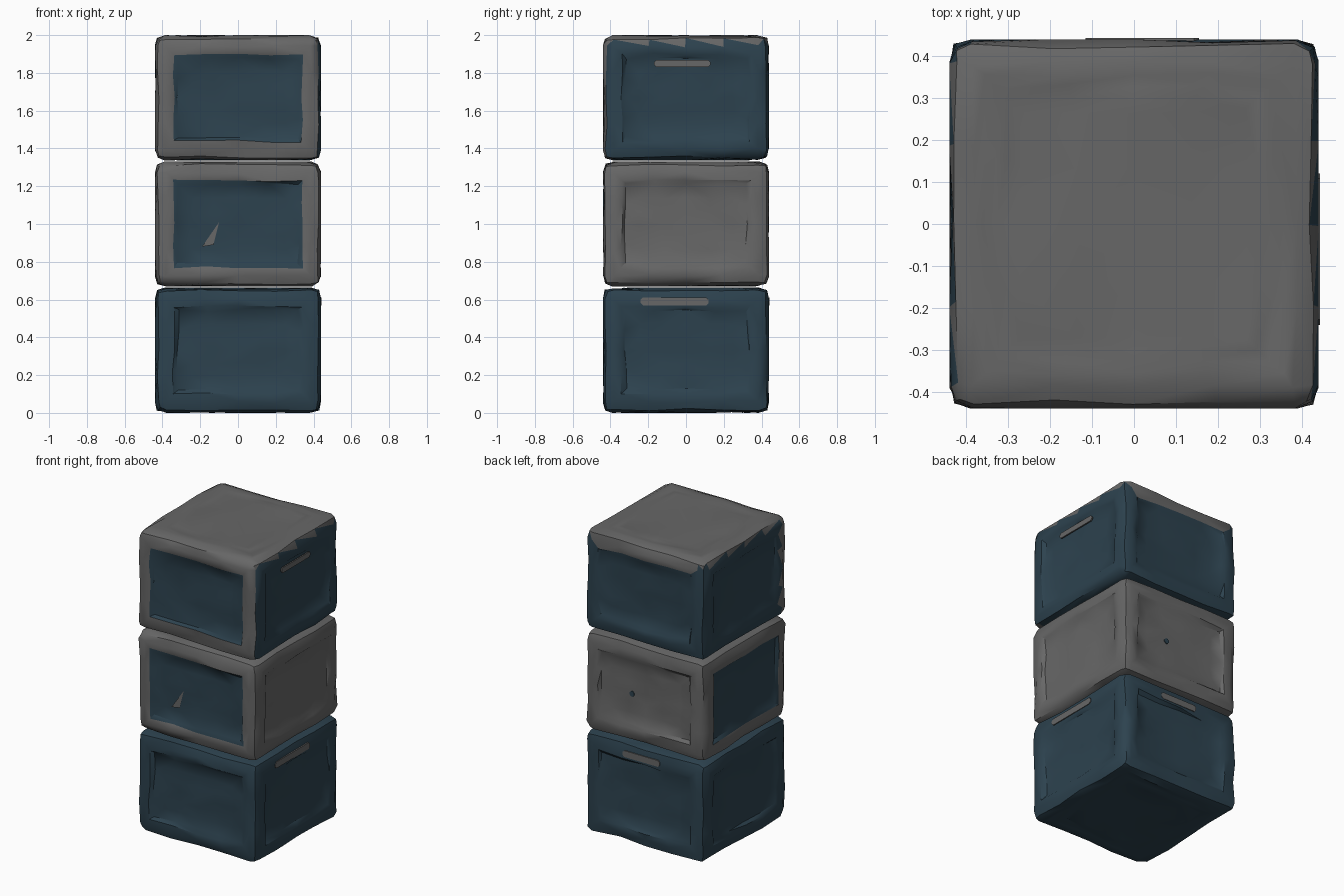
import bpy, bmesh, random
from math import radians
from mathutils import Vector

if "Cube" in bpy.data.objects:
    bpy.data.objects.remove(bpy.data.objects["Cube"])

random.seed(4)
HALF = 0.438
HALF_H = 0.328


def make_material(name, rgb):
    mat = bpy.data.materials.new(name)
    mat.use_nodes = True
    mat.diffuse_color = (*rgb, 1)
    mat.node_tree.nodes["Principled BSDF"].inputs["Base Color"].default_value = (*rgb, 1)
    return mat


MATERIALS = [make_material("warm grey stone", (0.135, 0.135, 0.135)),
             make_material("dark teal stone", (0.026, 0.055, 0.078))]
GREY, TEAL = 0, 1


def finish(bm, name):
    mesh = bpy.data.meshes.new(name)
    bm.to_mesh(mesh)
    bm.free()
    obj = bpy.data.objects.new(name, mesh)
    bpy.context.collection.objects.link(obj)
    for mat in MATERIALS:
        mesh.materials.append(mat)
    bpy.ops.object.select_all(action="DESELECT")
    obj.select_set(True)
    bpy.context.view_layer.objects.active = obj
    bpy.ops.object.shade_smooth_by_angle(angle=radians(35))


def stone_block(name, z, colour_rule):
    """Rounded block with sunken panels on its four sides, roughened by hand."""
    bm = bmesh.new()
    panel = bm.faces.layers.int.new("panel")
    bmesh.ops.create_cube(bm, size=2)
    bmesh.ops.scale(bm, vec=(HALF, HALF, HALF_H), verts=bm.verts)
    bmesh.ops.bevel(bm, geom=bm.edges[:], offset=0.055, segments=2,
                    profile=0.55, affect="EDGES")
    bm.normal_update()
    large = sorted(bm.faces, key=lambda f: -f.calc_area())[:6]

    # Sunken panels with a shallow inner step
    for face in large:
        if abs(face.normal.z) < 0.5:
            for width, depth in ((0.06, 0), (0.03, -0.014), (0.1, -0.008)):
                ring = bmesh.ops.inset_region(bm, faces=[face], thickness=width, depth=depth)
                if depth:
                    for f in ring["faces"] + [face]:
                        f[panel] = 1
        else:
            bmesh.ops.inset_region(bm, faces=[face], thickness=0.16, depth=0)

    # Irregular hewn surface
    long_edges = [e for e in bm.edges if e.calc_length() > 0.12]
    bmesh.ops.subdivide_edges(bm, edges=long_edges, cuts=3, use_grid_fill=True)
    for v in bm.verts:
        v.co += Vector([random.uniform(-1, 1) for _ in range(3)]) * 0.007
        for axis, limit in enumerate((0.44, 0.44, 0.332)):
            v.co[axis] = max(-limit, min(limit, v.co[axis]))
    bmesh.ops.triangulate(bm, faces=bm.faces[:])
    bm.normal_update()

    for f in bm.faces:
        f.material_index = colour_rule(f.calc_center_median(), f[panel])
    bmesh.ops.translate(bm, vec=(0, 0, z), verts=bm.verts)
    finish(bm, name)


def lower_rule(c, panel):
    return TEAL


def middle_rule(c, panel):
    return TEAL if panel and (c.y < -0.38 or c.x < -0.38) else GREY


def upper_rule(c, panel):
    if panel:
        return TEAL
    front = c.y < -0.39 and abs(c.x) < 0.425
    crown = c.z > 0.295
    back_spill = c.y > 0.38 and c.z > 0.22 and abs(c.x) < 0.33
    right_rim = c.x < -0.38 and c.y < -0.36
    return GREY if front or crown or back_spill or right_rim else TEAL


def plate(name, centre, size, colour):
    """Thin chip with clipped corners, fixed to a side."""
    bm = bmesh.new()
    bmesh.ops.create_cube(bm, size=1)
    bmesh.ops.scale(bm, vec=size, verts=bm.verts)
    thin = min(range(3), key=lambda i: size[i])
    corners = [e for e in bm.edges
               if abs((e.verts[0].co - e.verts[1].co)[thin]) > size[thin] * 0.9]
    bmesh.ops.bevel(bm, geom=corners, offset=0.012, segments=1, affect="EDGES")
    bmesh.ops.translate(bm, vec=centre, verts=bm.verts)
    for f in bm.faces:
        f.material_index = colour
    finish(bm, name)


# Stacked blocks
stone_block("lower_block", 0.332, lower_rule)
stone_block("middle_block", 1.0, middle_rule)
stone_block("upper_block", 1.668, upper_rule)

# Grey chips near the tops of the teal sides
plate("upper_side_chip", (0.435, -0.02, 1.85), (0.009, 0.3, 0.035), GREY)
plate("lower_side_chip", (0.438, -0.06, 0.59), (0.009, 0.36, 0.042), GREY)
plate("lower_back_chip", (0.02, 0.438, 0.59), (0.27, 0.009, 0.042), GREY)

# Small teal spot on the back of the middle block
plate("back_spot", (0.1, 0.42, 0.99), (0.035, 0.009, 0.035), TEAL)

# Triangular grey shard on the middle front panel
bm = bmesh.new()
shard = [bm.verts.new(p) for p in ((-0.19, -0.424, 0.88), (-0.13, -0.424, 0.89),
                                   (-0.1, -0.424, 1.01))]
bm.faces.new(shard).material_index = GREY
finish(bm, "front_shard")
